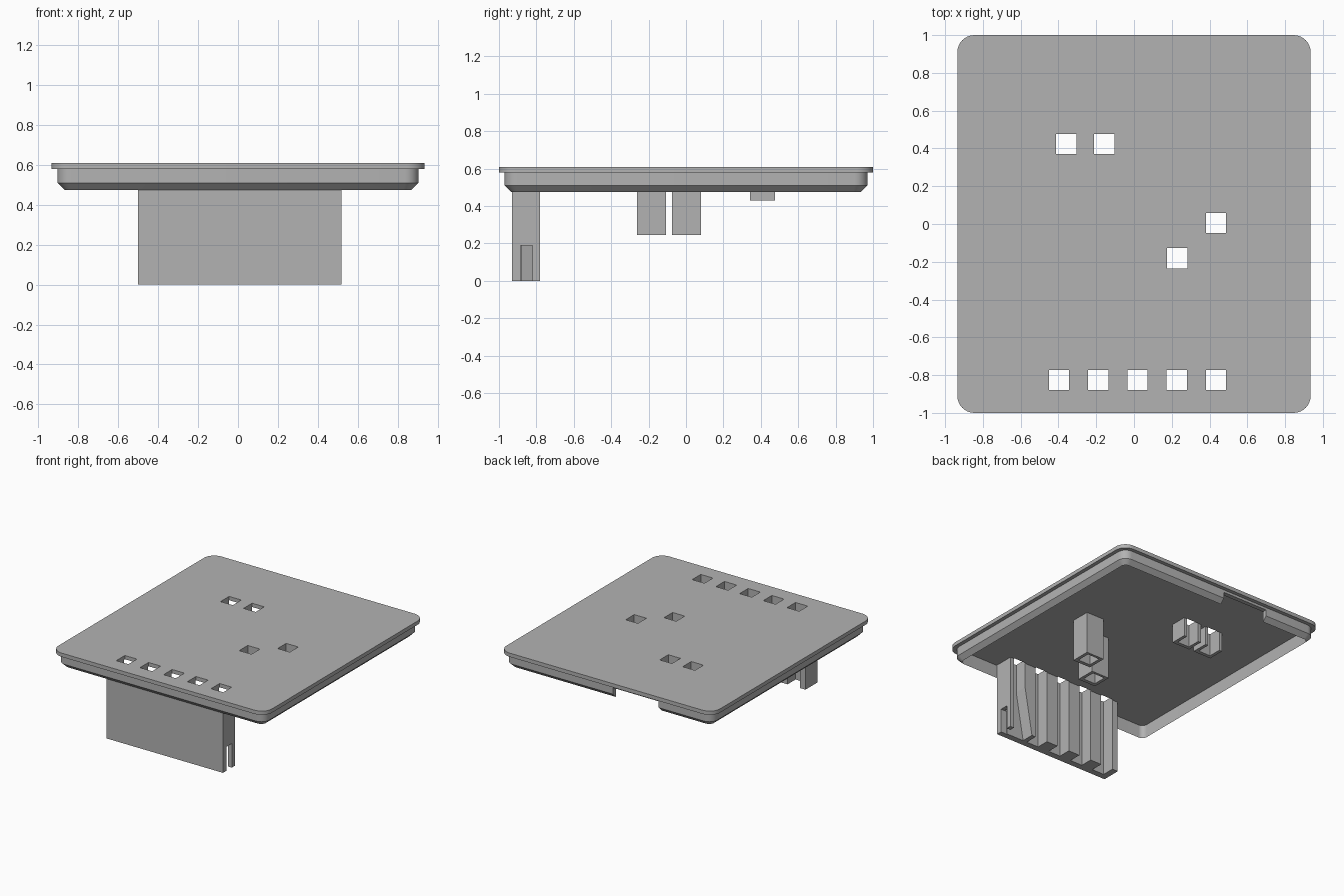
import bpy, bmesh, math

cube = bpy.data.objects.get("Cube")
if cube:
    bpy.data.objects.remove(cube, do_unlink=True)

grey = bpy.data.materials.new("plain grey")
grey.use_nodes = True
grey.diffuse_color = (0.45, 0.45, 0.45, 1)
grey.node_tree.nodes["Principled BSDF"].inputs["Base Color"].default_value = (0.45, 0.45, 0.45, 1)


def finish(name, bm):
    bmesh.ops.recalc_face_normals(bm, faces=bm.faces)
    mesh = bpy.data.meshes.new(name)
    bm.to_mesh(mesh)
    bm.free()
    mesh.materials.append(grey)
    obj = bpy.data.objects.new(name, mesh)
    bpy.context.collection.objects.link(obj)
    return obj


def add_prism(bm, profile, y0, y1):
    """Extrude an (x, z) profile from y0 to y1."""
    a = [bm.verts.new((x, y0, z)) for x, z in profile]
    b = [bm.verts.new((x, y1, z)) for x, z in profile]
    bm.faces.new(a)
    bm.faces.new(b[::-1])
    for i in range(len(a)):
        j = (i + 1) % len(a)
        bm.faces.new((a[i], b[i], b[j], a[j]))


def add_box(bm, x0, x1, y0, y1, z0, z1):
    add_prism(bm, [(x0, z0), (x1, z0), (x1, z1), (x0, z1)], y0, y1)


def box(name, *limits):
    bm = bmesh.new()
    add_box(bm, *limits)
    return finish(name, bm)


def cut(obj, bm):
    """Subtract the solids in bm from obj, then discard them."""
    cutter = finish("cutter", bm)
    cutter.hide_render = True
    mod = obj.modifiers.new("cut", 'BOOLEAN')
    mod.operation, mod.solver, mod.object = 'DIFFERENCE', 'EXACT', cutter
    select(obj)
    bpy.ops.object.modifier_apply(modifier=mod.name)
    bpy.data.objects.remove(cutter, do_unlink=True)


def select(obj):
    bpy.ops.object.select_all(action='DESELECT')
    obj.select_set(True)
    bpy.context.view_layer.objects.active = obj


def rounded_ring(bm, hx, hy, r, z, steps=8):
    ring = []
    for k, (sx, sy) in enumerate([(1, 1), (-1, 1), (-1, -1), (1, -1)]):
        for i in range(steps + 1):
            t = (k + i / steps) * math.pi / 2
            ring.append(bm.verts.new((sx * (hx - r) + r * math.cos(t),
                                      sy * (hy - r) + r * math.sin(t), z)))
    return ring


def bridge(bm, a, b):
    for i in range(len(a)):
        j = (i + 1) % len(a)
        bm.faces.new((a[i], a[j], b[j], b[i]))


TOP, UNDER = 0.61, 0.58
HOLE = 0.107
row_x = [-0.45 + 0.2075 * i for i in range(5)]      # left edges of the row of holes
row_y = -0.88
pair_x, pair_y = [-0.412, -0.211], 0.37
singles = [(0.38, -0.048), (0.175, -0.235)]

# Face plate with square holes
bm = bmesh.new()
low = rounded_ring(bm, 0.935, 1.0, 0.09, UNDER)
high = rounded_ring(bm, 0.935, 1.0, 0.09, TOP)
bridge(bm, low, high)
bm.faces.new(low[::-1])
bm.faces.new(high)
plate = finish("face_plate", bm)
bm = bmesh.new()
for x, y in [(x, row_y) for x in row_x] + [(x, pair_y) for x in pair_x] + singles:
    add_box(bm, x, x + HOLE, y, y + HOLE, 0.5, 0.7)
cut(plate, bm)

# Chamfered rim under the plate, notched at the back
bm = bmesh.new()
rings = [rounded_ring(bm, 0.935 - d, 1.0 - d, r, z) for d, r, z in
         [(0.03, 0.07, UNDER), (0.03, 0.07, 0.51), (0.065, 0.04, 0.475), (0.065, 0.04, UNDER)]]
for i in range(4):
    bridge(bm, rings[i], rings[(i + 1) % 4])
rim = finish("rim", bm)
bm = bmesh.new()
add_box(bm, -0.44, -0.04, 0.8, 1.1, 0.4, 0.56)
cut(rim, bm)

# Long light guide: open channels behind a front wall, one channel flared
guide = box("front_light_guide", -0.5, 0.52, -0.93, -0.78, 0, UNDER)
bm = bmesh.new()
for x in row_x[:4]:
    add_box(bm, x, x + HOLE, row_y, -0.7, -0.1, 0.7)
x = row_x[4]
add_prism(bm, [(x, 0.7), (x, 0.38), (x - 0.065, 0), (x - 0.065, -0.1),
               (x + HOLE, -0.1), (x + HOLE, 0.7)], row_y, -0.7)
cut(guide, bm)
bm = bmesh.new()
add_box(bm, 0.47, 0.6, -0.885, -0.82, -0.1, 0.19)   # slot in the end wall
cut(guide, bm)

# Square tubes below the single holes
for side, (x, y) in zip(("left", "right"), singles):
    tube = box(side + "_light_tube", x - 0.025, x + HOLE + 0.025,
               y - 0.028, y + HOLE + 0.02, 0.245, UNDER)
    bm = bmesh.new()
    add_box(bm, x, x + HOLE, y, y + HOLE, 0, 0.7)
    cut(tube, bm)

# Short channels below the pair of holes, open to the back
for side, x in zip(("right", "left"), pair_x):
    channel = box(side + "_short_channel", x - 0.025, x + HOLE + 0.025,
                  0.342, 0.475, 0.43, UNDER)
    bm = bmesh.new()
    add_box(bm, x, x + HOLE, pair_y, 0.6, 0.3, 0.7)
    cut(channel, bm)

# Smooth rounded corners, sharp edges elsewhere
for obj in (plate, rim):
    select(obj)
    bpy.ops.object.shade_smooth_by_angle(angle=math.radians(30))
